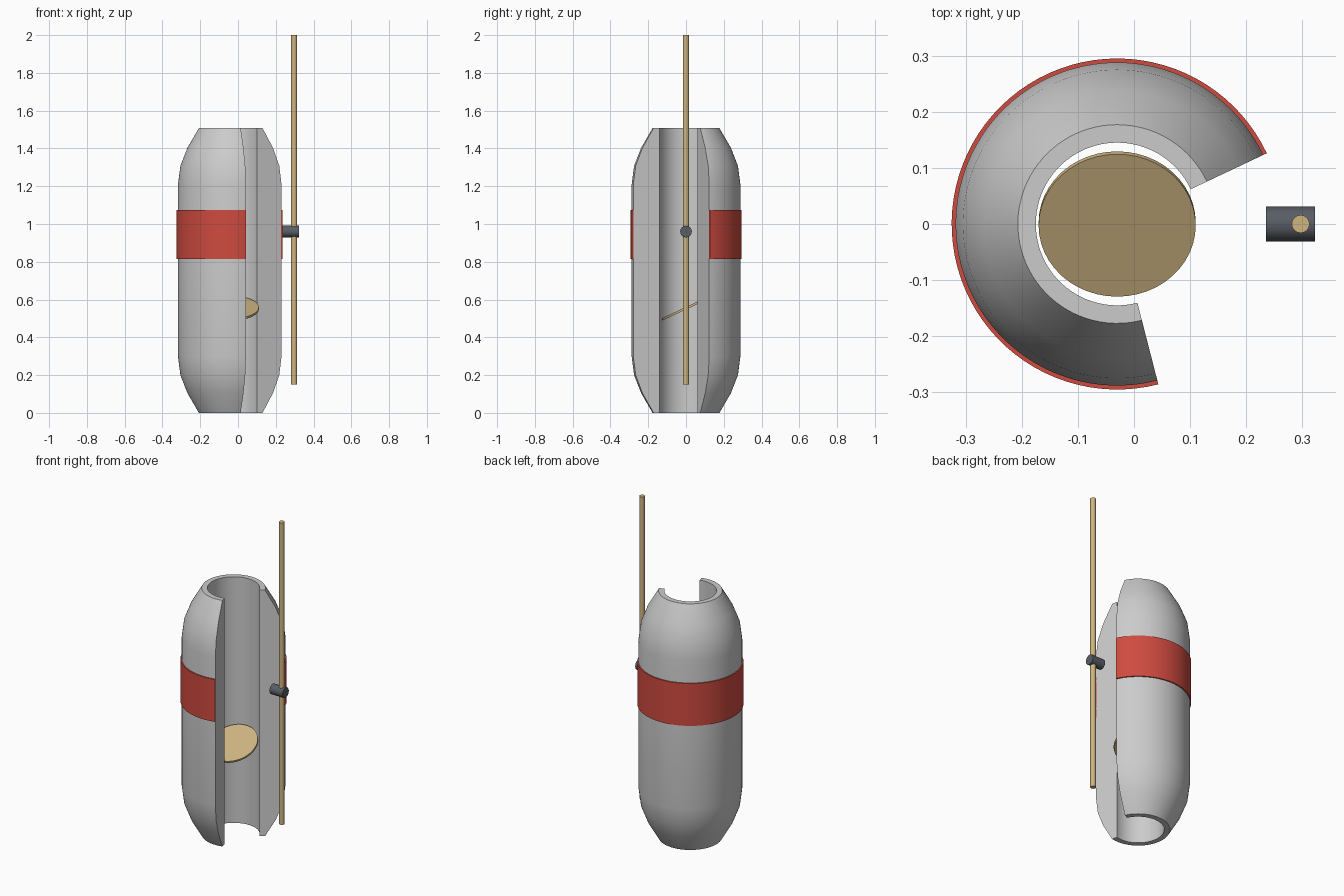
import bpy, bmesh
from math import radians, cos, sin
from mathutils import Matrix

if "Cube" in bpy.data.objects:
    bpy.data.objects.remove(bpy.data.objects["Cube"])

CX = -0.03                      # axis of the split shell
START, END = 25.3, 284.4        # swept angles, leaving the slot open


def material(name, rgb):
    m = bpy.data.materials.new(name)
    m.diffuse_color = (*rgb, 1)
    m.use_nodes = True
    m.node_tree.nodes["Principled BSDF"].inputs["Base Color"].default_value = m.diffuse_color
    return m


wood = material("wood", (0.62, 0.46, 0.22))
red = material("red", (0.62, 0.07, 0.05))
dark = material("dark_metal", (0.10, 0.11, 0.13))


def finish(bm, name, mat=None):
    bmesh.ops.recalc_face_normals(bm, faces=bm.faces)
    me = bpy.data.meshes.new(name)
    bm.to_mesh(me)
    bm.free()
    ob = bpy.data.objects.new(name, me)
    bpy.context.collection.objects.link(ob)
    if mat:
        me.materials.append(mat)
    bpy.ops.object.select_all(action='DESELECT')
    ob.select_set(True)
    bpy.context.view_layer.objects.active = ob
    bpy.ops.object.shade_smooth_by_angle(angle=radians(32))
    return ob


def split_ring(name, profile, mat=None, steps=64):
    """Sweep a closed (radius, z) profile part way round and cap both ends."""
    bm = bmesh.new()
    rings = []
    for i in range(steps + 1):
        a = radians(START + (END - START) * i / steps)
        rings.append([bm.verts.new((CX + r * cos(a), r * sin(a), z)) for r, z in profile])
    n = len(profile)
    for r0, r1 in zip(rings, rings[1:]):
        for j in range(n):
            k = (j + 1) % n
            bm.faces.new((r0[j], r1[j], r1[k], r0[k]))
    bm.faces.new(rings[0])
    bm.faces.new(rings[-1])
    return finish(bm, name, mat)


def cylinder(name, radius, depth, matrix, mat, sides=32):
    bm = bmesh.new()
    bmesh.ops.create_cone(bm, cap_ends=True, segments=sides, radius1=radius,
                          radius2=radius, depth=depth, matrix=matrix)
    return finish(bm, name, mat)


# Split shell with rounded shoulders, mirrored top to bottom
H = 1.508
lower = [(0.177, 0), (0.238, 0.105), (0.275, 0.2), (0.288, 0.3)]
outer = lower + [(r, H - z) for r, z in reversed(lower)]
split_ring("shell", [(0.145, 0)] + outer + [(0.145, H)])

# Painted band
split_ring("band", [(0.286, 0.815), (0.295, 0.815), (0.295, 1.075), (0.286, 1.075)], red)

# Tilted disc inside the bore
cylinder("tilted_disc", 0.14, 0.012,
         Matrix.Translation((CX, 0, 0.554)) @ Matrix.Rotation(radians(25), 4, 'X'), wood, 48)

# Upright rod and its cross peg
cylinder("rod", 0.016, 1.85, Matrix.Translation((0.297, 0, 1.075)), wood, 16)
cylinder("rod_peg", 0.031, 0.088,
         Matrix.Translation((0.279, 0, 0.96)) @ Matrix.Rotation(radians(90), 4, 'Y'), dark, 16)
